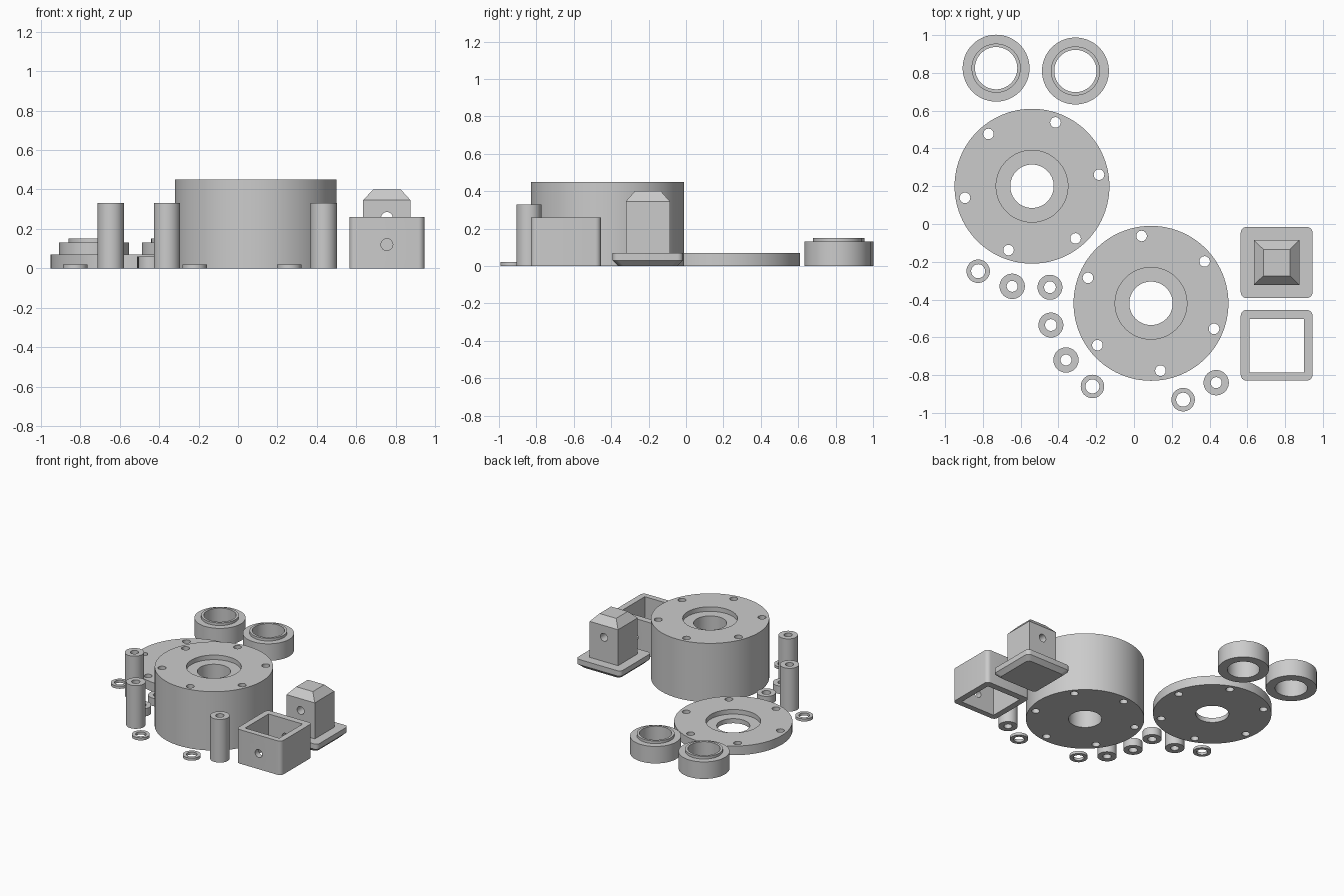
import bpy, bmesh, math
from mathutils import Matrix, Vector

if "Cube" in bpy.data.objects:
    bpy.data.objects.remove(bpy.data.objects["Cube"])

grey = bpy.data.materials.new("plain_grey")
grey.diffuse_color = (0.6, 0.6, 0.6, 1)
grey.use_nodes = True
grey.node_tree.nodes["Principled BSDF"].inputs["Base Color"].default_value = grey.diffuse_color


def finish(name, bm, loc=(0, 0, 0)):
    bmesh.ops.recalc_face_normals(bm, faces=bm.faces)
    me = bpy.data.meshes.new(name)
    bm.to_mesh(me)
    bm.free()
    me.materials.append(grey)
    ob = bpy.data.objects.new(name, me)
    bpy.context.collection.objects.link(ob)
    ob.location = loc
    return ob


def lathe(name, x, y, profile, seg=96):
    """Revolve a closed (radius, z) profile about a vertical axis."""
    bm = bmesh.new()
    rings = []
    for i in range(seg):
        a = 2 * math.pi * i / seg
        rings.append([bm.verts.new((r * math.cos(a), r * math.sin(a), z)) for r, z in profile])
    n = len(profile)
    for i in range(seg):
        p, q = rings[i], rings[(i + 1) % seg]
        for j in range(n):
            k = (j + 1) % n
            bm.faces.new((p[j], q[j], q[k], p[k]))
    return finish(name, bm, (x, y, 0))


def tube(name, x, y, r, hole, h, seg=48):
    return lathe(name, x, y, [(hole, 0), (r, 0), (r, h), (hole, h)], seg)


def loft(name, x, y, sections, corner=0.0, steps=6):
    """Stack rounded-square sections given as (half_x, half_y, z)."""
    bm = bmesh.new()
    rings = []
    for hx, hy, z in sections:
        ring = []
        for c, (sx, sy) in enumerate(((1, 1), (-1, 1), (-1, -1), (1, -1))):
            for s in range(steps + 1 if corner else 1):
                a = math.pi / 2 * (c + s / steps)
                ring.append(bm.verts.new((sx * (hx - corner) + corner * math.cos(a),
                                          sy * (hy - corner) + corner * math.sin(a), z)))
        rings.append(ring)
    n = len(rings[0])
    for p, q in zip(rings, rings[1:]):
        for i in range(n):
            bm.faces.new((p[i], p[(i + 1) % n], q[(i + 1) % n], q[i]))
    bm.faces.new(rings[0])
    bm.faces.new(rings[-1])
    return finish(name, bm, (x, y, 0))


def rod(center, r, length, axis="Z"):
    """Round cutter."""
    bm = bmesh.new()
    rot = Matrix.Rotation(math.pi / 2, 4, "X") if axis == "Y" else Matrix()
    bmesh.ops.create_cone(bm, cap_ends=True, segments=32, radius1=r, radius2=r,
                          depth=length, matrix=Matrix.Translation(Vector(center)) @ rot)
    return finish("cutter", bm)


def boolean(ob, other, op="DIFFERENCE"):
    mod = ob.modifiers.new("cut", "BOOLEAN")
    mod.operation, mod.object, mod.solver = op, other, "EXACT"
    bpy.context.view_layer.objects.active = ob
    bpy.ops.object.modifier_apply(modifier=mod.name)
    bpy.data.objects.remove(other)


# Flanged housings: stepped bore and six bolt holes
for name, x, y, h, turn in (("cover_plate", -0.54, 0.2, 0.07, 9.8),
                            ("housing_body", 0.09, -0.42, 0.45, 38)):
    ob = lathe(name, x, y, [(0.115, 0), (0.41, 0), (0.41, h), (0.19, h),
                            (0.19, h - 0.035), (0.115, h - 0.035)])
    for k in range(6):
        a = math.radians(turn + 60 * k)
        boolean(ob, rod((x + 0.36 * math.cos(a), y + 0.36 * math.sin(a), h / 2), 0.028, h + 0.2))

# Bearing rings with a raised collar
for i, (x, y) in enumerate(((-0.73, 0.825), (-0.31, 0.81))):
    lathe(f"bearing_ring_{i + 1}", x, y, [(0.112, 0), (0.177, 0), (0.177, 0.13),
                                          (0.13, 0.13), (0.13, 0.15), (0.112, 0.15)])

# Tall sleeves, short spacers and thin washers
for kind, r, hole, h, spots in (
        ("sleeve", 0.067, 0.029, 0.33, ((-0.645, -0.33), (-0.36, -0.72), (0.435, -0.84))),
        ("spacer", 0.066, 0.031, 0.06, ((-0.445, -0.335), (-0.44, -0.535))),
        ("washer", 0.062, 0.037, 0.02, ((-0.825, -0.25), (-0.22, -0.86), (0.26, -0.93)))):
    for i, (x, y) in enumerate(spots):
        tube(f"{kind}_{i + 1}", x, y, r, hole, h)

# Open square socket with a cross hole
socket = loft("socket_box", 0.755, -0.642, [(0.19, 0.187, 0), (0.19, 0.187, 0.26)], 0.03)
boolean(socket, loft("cutter", 0.755, -0.645, [(0.144, 0.141, -0.1), (0.144, 0.141, 0.4)]))
boolean(socket, rod((0.755, -0.642, 0.12), 0.03, 0.6, "Y"))

# Square plug: chamfered foot, post with tapered tip and a cross hole
plug = loft("square_plug", 0.755, -0.204, [(0.16, 0.157, 0), (0.19, 0.188, 0.03),
                                           (0.19, 0.188, 0.07)], 0.03)
boolean(plug, loft("post", 0.755, -0.204, [(0.12, 0.118, 0.04), (0.12, 0.118, 0.345),
                                           (0.07, 0.07, 0.4)]), "UNION")
boolean(plug, rod((0.755, -0.204, 0.255), 0.03, 0.6, "Y"))

# Smooth round walls, crisp edges
for ob in bpy.context.collection.objects:
    ob.select_set(True)
bpy.ops.object.shade_smooth_by_angle(angle=math.radians(25))
